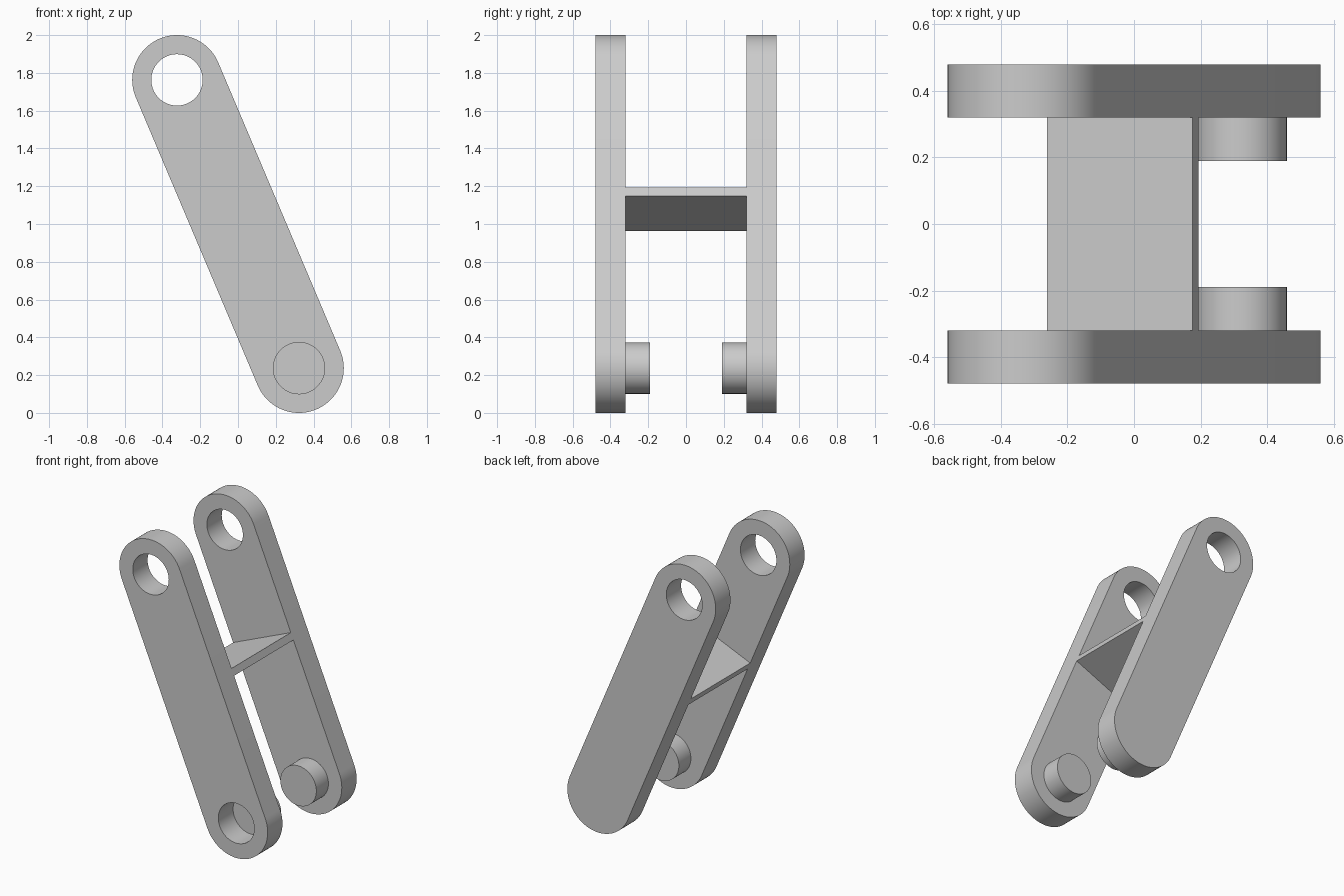
import bpy, bmesh, math
from mathutils import Vector, Matrix

cube = bpy.data.objects.get("Cube")
if cube:
    bpy.data.objects.remove(cube, do_unlink=True)

grey = bpy.data.materials.new("plain grey")
grey.use_nodes = True
COLOUR = (0.6, 0.6, 0.6, 1)
grey.diffuse_color = COLOUR
grey.node_tree.nodes["Principled BSDF"].inputs["Base Color"].default_value = COLOUR

# Link layout in the x-z plane: two eye centres and the axes between them
TOP, BOTTOM = Vector((-0.323, 1.763)), Vector((0.323, 0.237))
END_R, HOLE_R = 0.237, 0.136
MID = (TOP + BOTTOM) / 2
ALONG = (TOP - BOTTOM).normalized()
ACROSS = Vector((ALONG.y, -ALONG.x))
INNER, OUTER, PIN_END = 0.32, 0.48, 0.19


def arc(centre, radius, start, sweep, steps):
    angles = [start + sweep * i / steps for i in range(steps + 1)]
    return [centre + radius * (ACROSS * math.cos(a) + ALONG * math.sin(a)) for a in angles]


def circle(centre, radius):
    return arc(centre, radius, 0, math.tau, 64)[:-1]


def extrude(name, outlines, y0, y1):
    """Fill x-z outlines (later ones cut holes) and extrude between two depths."""
    curve = bpy.data.curves.new(name + " outline", "CURVE")
    curve.dimensions = "2D"
    curve.fill_mode = "BOTH"
    curve.extrude = abs(y1 - y0) / 2
    for points in outlines:
        spline = curve.splines.new("POLY")
        spline.points.add(len(points) - 1)
        for target, p in zip(spline.points, points):
            target.co = (p.x, p.y, 0, 1)
        spline.use_cyclic_u = True
    source = bpy.data.objects.new(name + " outline", curve)
    bpy.context.scene.collection.objects.link(source)
    bpy.context.view_layer.update()
    mesh = bpy.data.meshes.new_from_object(
        source.evaluated_get(bpy.context.evaluated_depsgraph_get()))
    bpy.data.objects.remove(source, do_unlink=True)
    bpy.data.curves.remove(curve)

    # Stand the extrusion upright and tidy the shell
    mesh.transform(Matrix.Translation((0, (y0 + y1) / 2, 0)) @ Matrix.Rotation(math.pi / 2, 4, "X"))
    bm = bmesh.new()
    bm.from_mesh(mesh)
    bmesh.ops.remove_doubles(bm, verts=bm.verts, dist=0.0001)
    bmesh.ops.recalc_face_normals(bm, faces=bm.faces)
    bm.to_mesh(mesh)
    bm.free()
    mesh.name = name
    mesh.materials.clear()
    mesh.materials.append(grey)
    obj = bpy.data.objects.new(name, mesh)
    bpy.context.scene.collection.objects.link(obj)
    bpy.ops.object.select_all(action="DESELECT")
    obj.select_set(True)
    bpy.context.view_layer.objects.active = obj
    bpy.ops.object.shade_smooth_by_angle(angle=math.radians(30))


# Side plates: both have a top eye, only the front one is open behind its pin
capsule = arc(TOP, END_R, 0, math.pi, 48) + arc(BOTTOM, END_R, math.pi, math.pi, 48)
top_eye, pin_round = circle(TOP, HOLE_R), circle(BOTTOM, HOLE_R)
extrude("front_plate", [capsule, top_eye, pin_round], -OUTER, -INNER)
extrude("back_plate", [capsule, top_eye], INNER, OUTER)

# Pins facing each other on the inner sides
extrude("front_pin", [pin_round], -INNER, -PIN_END)
extrude("back_pin", [pin_round], PIN_END, INNER)

# Thin cross web joining the plates, square to their length
LOW, HIGH = 0.061, 0.11
web = [MID + ACROSS * side * END_R + ALONG * s
       for side, s in ((-1, LOW), (1, LOW), (1, HIGH), (-1, HIGH))]
extrude("cross_web", [web], -INNER, INNER)
